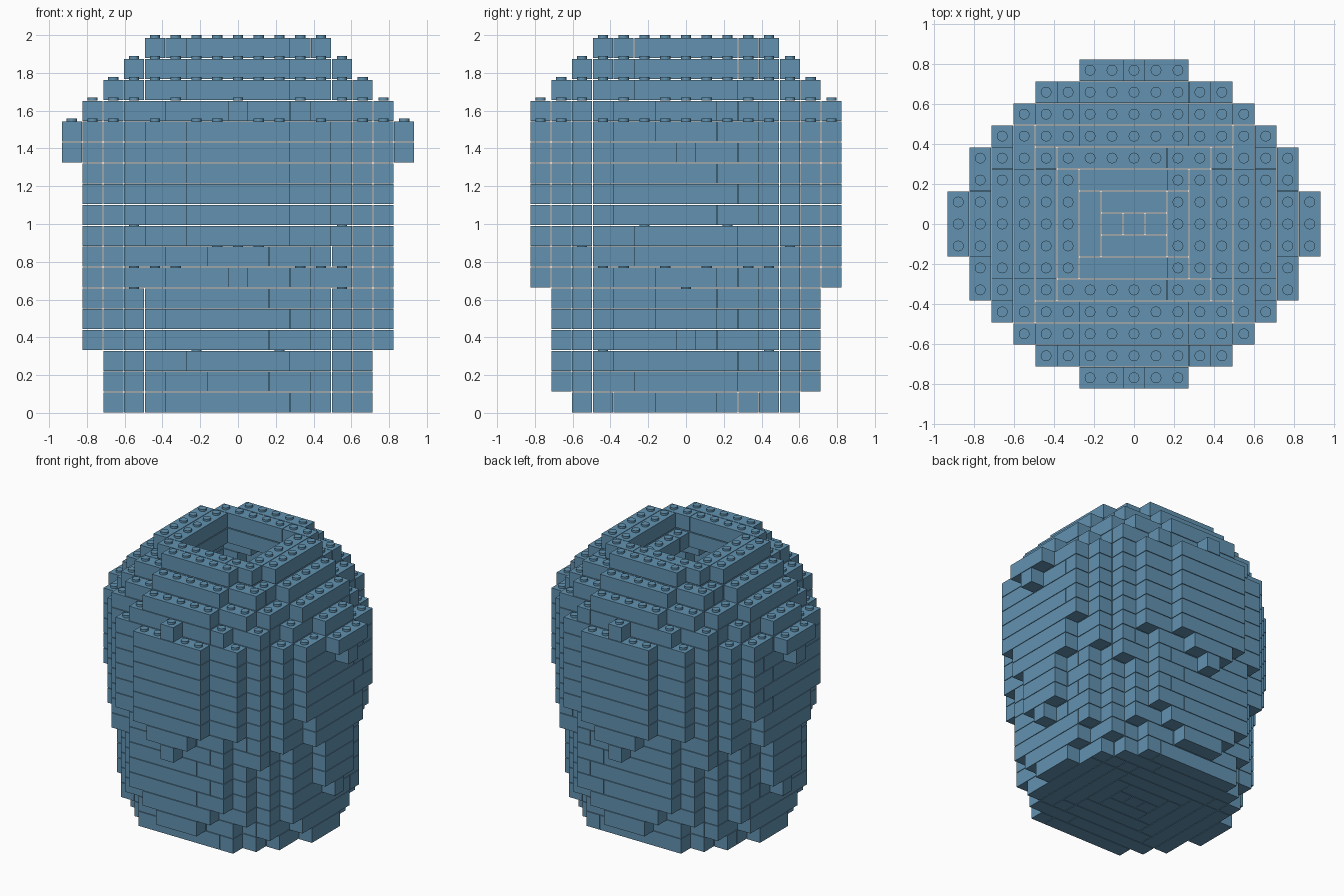
import bpy
import bmesh
from mathutils import Matrix, Vector

cube = bpy.data.objects.get("Cube")
if cube:
    bpy.data.objects.remove(cube, do_unlink=True)

U, H = 0.11, 0.1103          # stud pitch and brick height
GAP = 0.004                  # seam between bricks
STUD_R, STUD_H = 0.027, 0.0146
WALL = 2.2                   # wall thickness in studs
SOLID = 3                    # solid layers at the bottom
MAX_RUN = 6                  # longest brick

# Barrel radius in studs for each brick layer, bottom to top
RADII = [6.1, 6.5, 6.8, 7.02, 7.1, 7.15, 7.22, 7.35, 7.55,
         7.7, 7.7, 7.7, 7.7, 7.7, 7.2, 6.6, 5.8, 4.9]
TOP = len(RADII) - 1

blue = bpy.data.materials.new("dusty blue")
blue.use_nodes = True
colour = (0.122, 0.29, 0.435, 1)
blue.diffuse_color = colour
blue.node_tree.nodes["Principled BSDF"].inputs["Base Color"].default_value = colour


def inside(x, y, r):
    """Slightly wide ellipse measured in studs."""
    return (x / r) ** 2 + (y / (r - 0.2)) ** 2 <= 1


def layer_cells(k):
    r = RADII[k]
    cells = set()
    for x in range(-8, 9):
        for y in range(-8, 9):
            if not inside(x, y, r):
                continue
            if k == TOP:
                hollow = abs(x) <= 2 and abs(y) <= 2
            elif k == TOP - 1:
                hollow = -2 <= x <= 1 and abs(y) <= 2
            else:
                hollow = k >= SOLID and inside(x, y, r - WALL)
            if not hollow:
                cells.add((x, y))
    return cells


def handle_cells(k, side):
    reach = {12: 0, 13: 1}.get(k, -1)
    return {(8 * side, y) for y in range(-reach, reach + 1)}


def bricks(cells, k):
    """Group cells into straight bricks that follow the wall."""
    left = set(cells)
    for cell in sorted(cells):
        if cell not in left:
            continue
        along = 1 if abs(cell[0]) > abs(cell[1]) else 0
        run = [cell]
        left.discard(cell)
        limit = MAX_RUN - (k % 2 if abs(cell[along]) < 6 else 0)
        while len(run) < limit:
            nxt = list(run[-1])
            nxt[along] += 1
            nxt = tuple(nxt)
            if nxt not in left or (abs(nxt[0]) > abs(nxt[1])) != bool(along):
                break
            run.append(nxt)
            left.discard(nxt)
        yield run[0], run[-1]


def add_brick(bm, first, last, k):
    size = Vector(((last[0] - first[0] + 1) * U - GAP,
                   (last[1] - first[1] + 1) * U - GAP, H - GAP))
    z = (k + 0.5) * H + (GAP / 2 if k == TOP else 0)
    centre = Vector(((first[0] + last[0]) * U / 2, (first[1] + last[1]) * U / 2, z))
    bmesh.ops.create_cube(bm, size=1, matrix=Matrix.LocRotScale(centre, None, size))


def add_stud(bm, cell, k):
    spot = Vector((cell[0] * U, cell[1] * U, (k + 1) * H + STUD_H / 2 - GAP / 4))
    bmesh.ops.create_cone(bm, cap_ends=True, segments=16, radius1=STUD_R,
                          radius2=STUD_R, depth=STUD_H + GAP / 2,
                          matrix=Matrix.Translation(spot))


def finish(bm, name):
    mesh = bpy.data.meshes.new(name)
    bm.to_mesh(mesh)
    bm.free()
    mesh.materials.append(blue)
    bpy.context.collection.objects.link(bpy.data.objects.new(name, mesh))


# Barrel body, one object per brick layer, studs only where uncovered
layers = [layer_cells(k) for k in range(TOP + 1)] + [set()]
for k, cells in enumerate(layers[:-1]):
    bm = bmesh.new()
    for first, last in bricks(cells, k):
        add_brick(bm, first, last, k)
    for cell in cells - layers[k + 1]:
        floor = k < SOLID and inside(*cell, RADII[k] - WALL)
        if not floor:
            add_stud(bm, cell, k)
    finish(bm, f"barrel_layer_{k + 1:02d}")

# Side lugs: a wide brick resting on a single one
for side, name in ((1, "left_lug"), (-1, "right_lug")):
    bm = bmesh.new()
    for k in (12, 13):
        cells = sorted(handle_cells(k, side))
        add_brick(bm, cells[0], cells[-1], k)
    for cell in cells:
        add_stud(bm, cell, 13)
    finish(bm, name)
